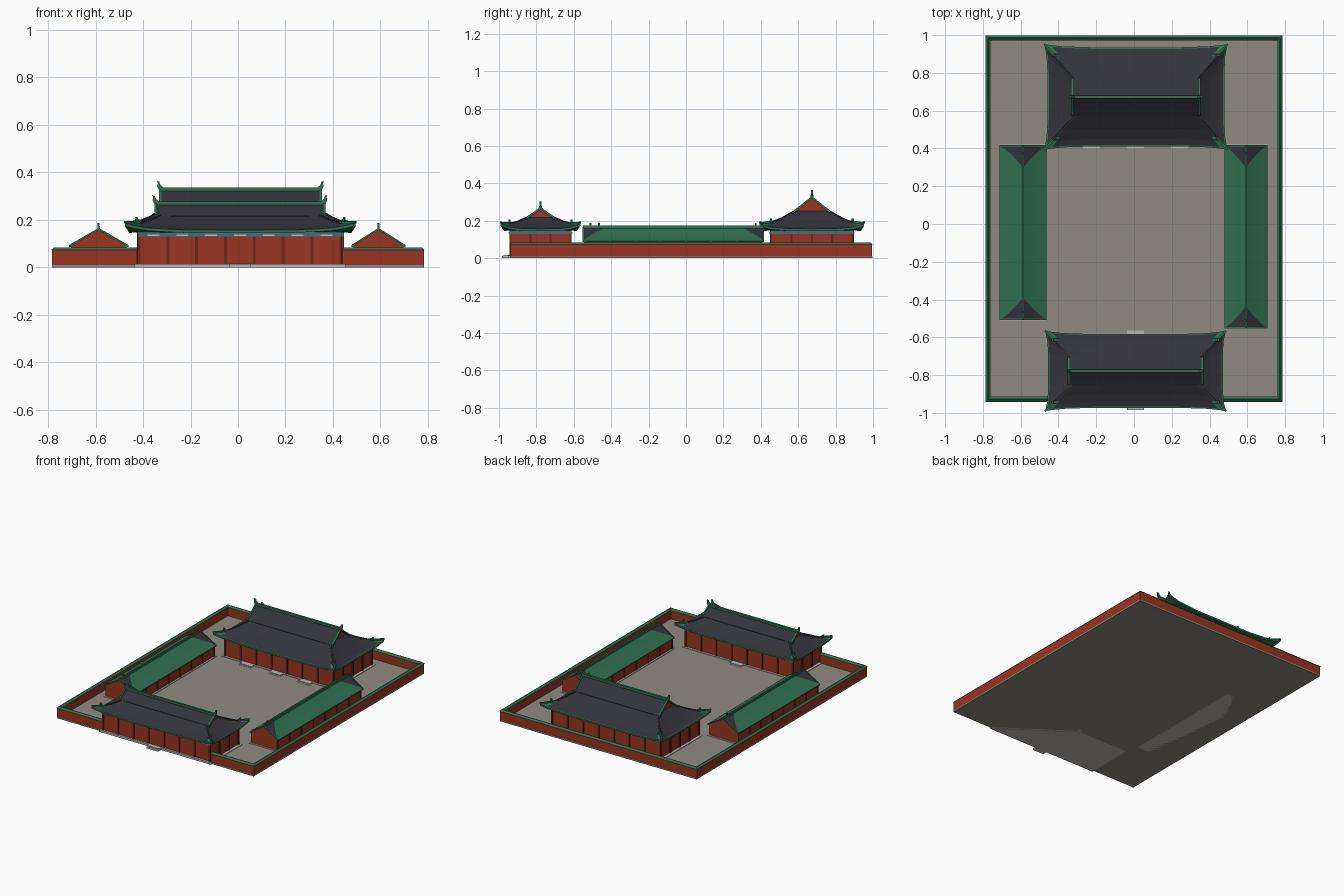
import bpy
from mathutils import Vector

if "Cube" in bpy.data.objects:
    bpy.data.objects.remove(bpy.data.objects["Cube"])


def material(name, rgb):
    m = bpy.data.materials.new(name)
    m.use_nodes = True
    m.diffuse_color = (*rgb, 1)
    m.node_tree.nodes["Principled BSDF"].inputs["Base Color"].default_value = (*rgb, 1)
    return m


RED = material("red wall", (0.32, 0.035, 0.016))
DARK_RED = material("dark red post", (0.16, 0.02, 0.01))
GREEN = material("green tile", (0.03, 0.17, 0.085))
SLATE = material("slate tile", (0.033, 0.033, 0.043))
BLUE = material("blue bracket", (0.07, 0.15, 0.22))
PAVING = material("grey paving", (0.28, 0.26, 0.225))
STONE = material("light stone", (0.5, 0.48, 0.45))


def mesh(name, verts, faces, mats, index=None):
    me = bpy.data.meshes.new(name)
    me.from_pydata(verts, [], faces)
    for m in mats:
        me.materials.append(m)
    if index:
        me.polygons.foreach_set("material_index", index)
    ob = bpy.data.objects.new(name, me)
    bpy.context.collection.objects.link(ob)
    return ob


def prism(name, bottom, top, mat):
    """Solid between two matching loops of points."""
    n = len(bottom)
    faces = [(i, (i + 1) % n, n + (i + 1) % n, n + i) for i in range(n)]
    faces += [tuple(reversed(range(n))), tuple(range(n, 2 * n))]
    return mesh(name, list(bottom) + list(top), faces, [mat])


def box(name, x0, x1, y0, y1, z0, z1, mat):
    loop = [(x0, y0), (x1, y0), (x1, y1), (x0, y1)]
    return prism(name, [(*p, z0) for p in loop], [(*p, z1) for p in loop], mat)


def beam(name, path, w, h, mat):
    """Square bar that follows a path, resting on it."""
    verts, faces = [], []
    for i, p in enumerate(path):
        d = Vector(path[min(i + 1, len(path) - 1)]) - Vector(path[max(i - 1, 0)])
        side = Vector((-d.y, d.x, 0)).normalized() * w / 2
        up = Vector((0, 0, h))
        p = Vector(p)
        verts += [p - side, p + side, p + side + up, p - side + up]
    for i in range(len(path) - 1):
        a = 4 * i
        faces += [(a + k, a + 4 + k, a + 4 + (k + 1) % 4, a + (k + 1) % 4) for k in range(4)]
    e = 4 * len(path) - 4
    faces += [(0, 1, 2, 3), (e + 3, e + 2, e + 1, e)]
    return mesh(name, verts, faces, [mat])


def finial(name, x, y, z, s, h):
    """Upswept ridge-end ornament curling toward +x or -x."""
    prof = [(-0.024, 0), (0.006, 0), (0.013, 0.4), (0.01, 0.75), (0.014, 1),
            (0.004, 0.95), (0, 0.6), (-0.008, 0.4)]
    prism(name, [(x + s * a, y - 0.006, z + b * h) for a, b in prof],
          [(x + s * a, y + 0.006, z + b * h) for a, b in prof], GREEN)


def great_hall(name, cx, cy, hx, hy, bx, by, ridge_z, ridge_half, gable_x, front_bays, side_bays):
    eave, body_z, cut = 0.157, 0.148, 0.62

    # Body, bracket band, platform and posts
    box(name + "_platform", cx - bx - 0.02, cx + bx + 0.02, cy - by - 0.015, cy + by + 0.015, 0, 0.014, STONE)
    box(name + "_walls", cx - bx, cx + bx, cy - by, cy + by, 0.01, 0.132, RED)
    box(name + "_bracket_band", cx - bx - 0.006, cx + bx + 0.006, cy - by - 0.006, cy + by + 0.006,
        0.13, body_z + 0.006, BLUE)
    spots = [(bx * (2 * i / front_bays - 1), s * by) for i in range(front_bays + 1) for s in (-1, 1)]
    spots += [(s * bx, by * (2 * i / side_bays - 1)) for i in range(1, side_bays) for s in (-1, 1)]
    for x, y in spots:
        box(name + "_post", cx + x - 0.006, cx + x + 0.006, cy + y - 0.006, cy + y + 0.006, 0.01, 0.134, DARK_RED)
    for i in range(front_bays):
        x = cx + bx * ((2 * i + 1) / front_bays - 1)
        for s in (-1, 1):
            y = cy + s * (by + 0.007)
            box(name + "_lintel", x - 0.025, x + 0.025, y - 0.003, y + 0.003, 0.132, 0.138, STONE)

    # Hipped roof with swept-up corners
    def roof(u, v, t):
        f = abs(u * v) ** 6 * (1 - t) ** 3
        x = u * (hx + (ridge_half - hx) * t + 0.018 * f)
        y = v * (hy * (1 - t) + 0.018 * f)
        return (cx + x, cy + y, eave + (ridge_z - eave) * t ** 1.35 + 0.028 * f)

    a = [-1, -0.94, -0.82, -0.5, 0, 0.5, 0.82, 0.94]
    ring = [(k, -1) for k in a] + [(1, k) for k in a] + [(-k, 1) for k in a] + [(-1, -k) for k in a]
    n = len(ring)
    levels = [0, 0.03, 0.15, 0.35, cut, 0.8, 1]
    verts = [(cx + u * (bx + 0.004), cy + v * (by + 0.004), body_z) for u, v in ring]
    verts += [(x, y, z - 0.012) for x, y, z in (roof(u, v, 0) for u, v in ring)]
    verts += [roof(u, v, t) for t in levels for u, v in ring]
    faces, index = [], []
    for r in range(len(levels) + 1):
        for i in range(n):
            j = (i + 1) % n
            faces.append((r * n + i, r * n + j, r * n + n + j, r * n + n + i))
            corner = i % len(a) in (0, len(a) - 1)
            index.append(1 if r < 3 or (r == 3 and corner) else 0)
    mesh(name + "_roof", verts, faces, [SLATE, GREEN], index)

    # Hip ridges: green at the corner, slate above
    for u in (-1, 1):
        for v in (-1, 1):
            beam(name + "_corner_ridge", [roof(u, v, t) for t in (0, 0.06, 0.13, 0.22)], 0.011, 0.01, GREEN)
            beam(name + "_hip_ridge", [roof(u, v, t) for t in (0.22, 0.4, cut)], 0.009, 0.005, SLATE)
            x, y, z = roof(u, v, 0.2)
            finial(name + "_hip_finial", x, y, z, u, 0.022)

    # Upper gable roof, gable walls, barge boards and ridge
    steps = [cut, 0.75, 0.88, 1]
    prof = [(cy - hy * (1 - t), roof(0, 0, t)[2] + 0.003) for t in steps]
    prof += [(2 * cy - y, z) for y, z in reversed(prof[:-1])]
    under = [(y, z - 0.005) for y, z in reversed(prof)]
    prism(name + "_gable_roof", [(cx - gable_x, *p) for p in prof + under],
          [(cx + gable_x, *p) for p in prof + under], SLATE)
    for s in (-1, 1):
        xw = cx + s * (gable_x - 0.025)
        prism(name + "_gable_wall", [(xw - 0.003, y, z - 0.006) for y, z in prof],
              [(xw + 0.003, y, z - 0.006) for y, z in prof], RED)
        beam(name + "_barge_board", [(cx + s * gable_x, y, z - 0.009) for y, z in prof], 0.01, 0.014, GREEN)
        finial(name + "_ridge_finial", cx + s * gable_x, cy, ridge_z + 0.002, s, 0.036)
    box(name + "_ridge", cx - gable_x, cx + gable_x, cy - 0.008, cy + 0.008, ridge_z - 0.004, ridge_z + 0.012, GREEN)


def side_hall(name, cx, half, y0, y1):
    eave, ridge = 0.092, 0.163
    box(name + "_platform", cx - half, cx + half, y0 - 0.006, y1 + 0.006, 0, 0.014, STONE)
    wall = [(-half + 0.012, 0.01), (half - 0.012, 0.01), (half - 0.012, eave + 0.002),
            (0, ridge - 0.006), (-half + 0.012, eave + 0.002)]
    prism(name + "_walls", [(cx + x, y0 + 0.004, z) for x, z in wall],
          [(cx + x, y1 - 0.004, z) for x, z in wall], RED)
    for s in (-1, 1):
        for i in range(8):
            y = y0 + 0.01 + (y1 - y0 - 0.02) * i / 7
            x = cx + s * (half - 0.012)
            box(name + "_post", x - 0.004, x + 0.004, y - 0.005, y + 0.005, 0.01, eave, DARK_RED)
        # Green slope with slate triangles at both ends
        verts, faces, index = [], [], []
        rows = 6
        for r in range(rows + 1):
            k = r / rows
            d = 0.115 * k ** 1.3
            x = cx + s * half * (1 - k)
            z = eave + (ridge - eave) * (0.9 * k + 0.1 * k * k)
            verts += [(x, y, z) for y in (y0, y0 + d, y1 - d, y1)]
        for r in range(rows):
            for c in range(3):
                q = 4 * r + c
                f = (q, q + 1, q + 5, q + 4)
                faces.append(f if s > 0 else f[::-1])
                index.append(0 if c == 1 else 1)
        mesh(name + "_roof_slope", verts, faces, [GREEN, SLATE], index)
        for y in (y0, y1):
            beam(name + "_verge", [(cx + s * half, y, eave - 0.007), (cx, y, ridge - 0.006)], 0.007, 0.009, GREEN)
        box(name + "_eave", *sorted((cx + s * half, cx + s * (half - 0.014))), y0, y1, eave - 0.007, eave, GREEN)
    box(name + "_ridge", cx - 0.005, cx + 0.005, y0, y1, ridge - 0.004, ridge + 0.011, GREEN)
    for y in (y0 + 0.04, y1 - 0.04):
        box(name + "_finial", cx - 0.004, cx + 0.004, y - 0.006, y + 0.004, ridge, ridge + 0.024, GREEN)


def wall(name, x0, x1, y0, y1):
    """Red wall under a small pitched green coping."""
    box(name, x0, x1, y0, y1, 0.008, 0.075, RED)
    e, i = 0.004, 0.008
    low = [(x0 - e, y0 - e), (x1 + e, y0 - e), (x1 + e, y1 + e), (x0 - e, y1 + e)]
    high = [(x0 + i, y0 + i), (x1 - i, y0 + i), (x1 - i, y1 - i), (x0 + i, y1 - i)]
    prism(name + "_coping", [(*p, 0.073) for p in low], [(*p, 0.084) for p in high], GREEN)


# Courtyard ground and boundary walls
box("courtyard_ground", -0.783, 0.783, -0.94, 0.997, 0, 0.01, PAVING)
wall("right_boundary_wall", -0.783, -0.763, -0.938, 0.995)
wall("left_boundary_wall", 0.763, 0.783, -0.938, 0.995)
wall("back_boundary_wall", -0.783, 0.783, 0.975, 0.995)
wall("front_wall_right", -0.783, -0.425, -0.938, -0.918)
wall("front_wall_left", 0.44, 0.783, -0.938, -0.918)

# Halls
great_hall("gate_hall", 0.008, -0.778, 0.462, 0.195, 0.425, 0.16, 0.266, 0.26, 0.355, 7, 3)
great_hall("main_hall", 0.01, 0.673, 0.468, 0.262, 0.43, 0.218, 0.325, 0.235, 0.338, 7, 4)
side_hall("right_side_hall", -0.587, 0.125, -0.505, 0.414)
side_hall("left_side_hall", 0.592, 0.114, -0.55, 0.414)

# Entrance steps
for x, y in [(0.008, -0.96), (0.008, -0.59), (-0.225, 0.425), (0.008, 0.425), (0.24, 0.425)]:
    out = -1 if y != -0.59 else 1
    box("step_upper", x - 0.045, x + 0.045, y - 0.015, y + 0.015, 0, 0.017, STONE)
    box("step_lower", x - 0.045, x + 0.045, y + out * 0.013 - 0.012, y + out * 0.013 + 0.012, 0, 0.012, STONE)
